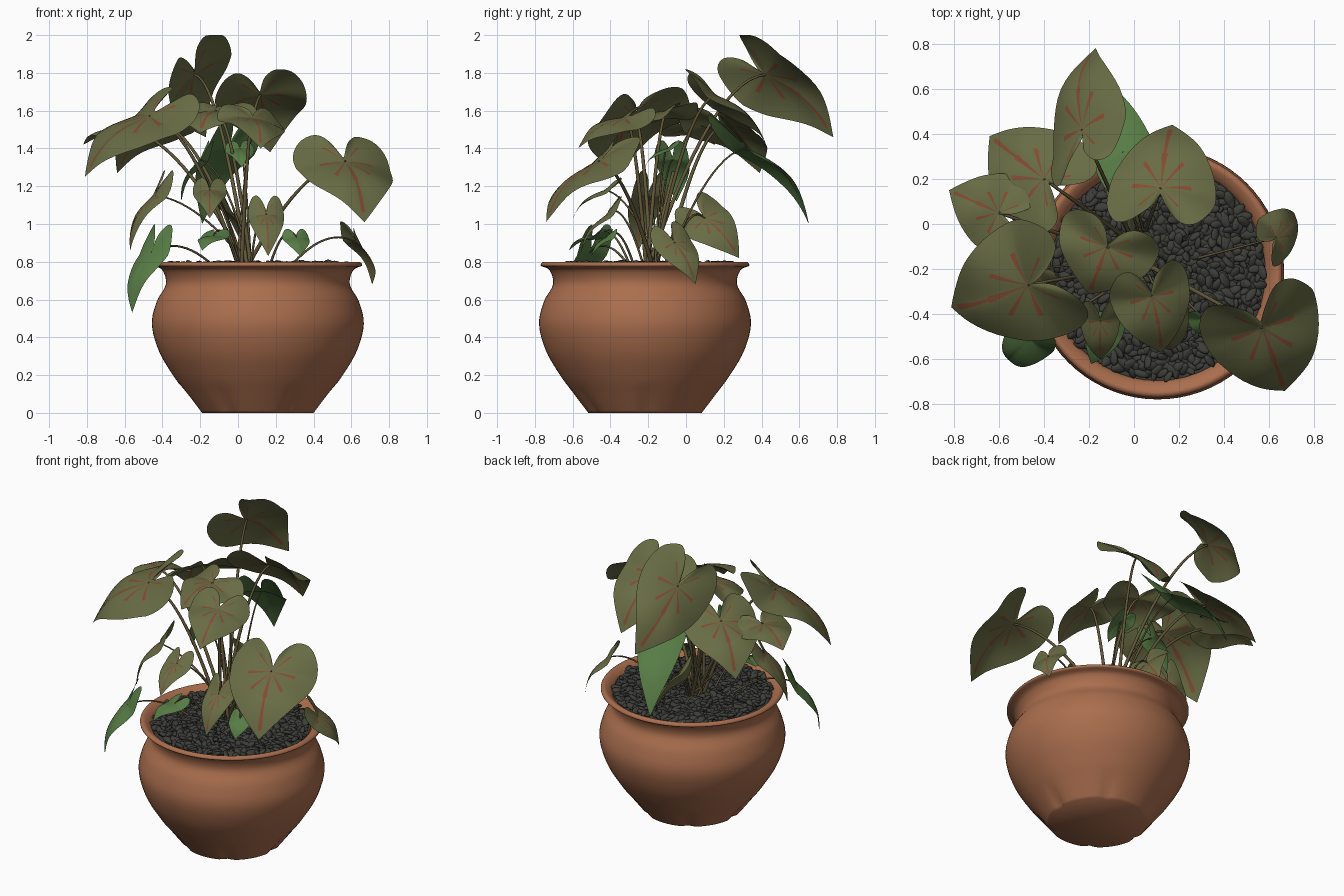
import bpy, bmesh, math, random
from mathutils import Vector, Matrix, Euler

if "Cube" in bpy.data.objects:
    bpy.data.objects.remove(bpy.data.objects["Cube"])

random.seed(4)
CX, CY = 0.105, -0.217


def material(name, r, g, b):
    m = bpy.data.materials.new(name)
    m.diffuse_color = (r, g, b, 1)
    m.use_nodes = True
    m.node_tree.nodes["Principled BSDF"].inputs["Base Color"].default_value = m.diffuse_color
    return m


TERRACOTTA = material("terracotta", 0.40, 0.155, 0.075)
GRAVEL = material("dark gravel", 0.046, 0.046, 0.041)
OLIVE = material("olive leaf", 0.14, 0.15, 0.058)
GREEN = material("bright green leaf", 0.095, 0.2, 0.06)
RED = material("red vein", 0.23, 0.07, 0.032)
STEM = material("brown stem", 0.12, 0.095, 0.04)


def add_object(name, verts, faces, mats, indices=None):
    me = bpy.data.meshes.new(name)
    me.from_pydata(verts, [], faces)
    for m in mats:
        me.materials.append(m)
    if indices:
        me.polygons.foreach_set("material_index", indices)
    me.polygons.foreach_set("use_smooth", [True] * len(faces))
    me.update()
    ob = bpy.data.objects.new(name, me)
    bpy.context.collection.objects.link(ob)
    return ob


def smooth_curve(pts, n):
    """Catmull-Rom curve through 2D points."""
    out = []
    for i in range(len(pts) - 1):
        p0, p1, p2 = (Vector(pts[j]) for j in (max(i - 1, 0), i, i + 1))
        p3 = Vector(pts[min(i + 2, len(pts) - 1)])
        for k in range(n):
            t = k / n
            out.append(p1 + ((p2 - p0) * t + (2 * p0 - 5 * p1 + 4 * p2 - p3) * t * t
                             + (3 * p1 - p0 - 3 * p2 + p3) * t ** 3) / 2)
    return out + [Vector(pts[-1])]


# Pot: lathed profile with shallow flutes near the foot
prof = smooth_curve([(.30, 0), (.376, .1), (.45, .2), (.525, .33), (.561, .47), (.535, .59), (.487, .68),
                     (.505, .755), (.552, .78), (.53, .80), (.482, .76), (.472, .68)], 5)
SEG = 72
verts, faces = [], []
for r, z in prof:
    for k in range(SEG):
        a = math.tau * k / SEG
        r2 = r * (1 - 0.06 * max(0, 1 - z / 0.16) * max(0, math.cos(6 * a)) ** 6)
        verts.append((CX + r2 * math.cos(a), CY + r2 * math.sin(a), max(z, 0)))
for i in range(len(prof) - 1):
    for k in range(SEG):
        k2 = (k + 1) % SEG
        faces.append((i * SEG + k, i * SEG + k2, (i + 1) * SEG + k2, (i + 1) * SEG + k))
faces.append(tuple(reversed(range(SEG))))
add_object("pot", verts, faces, [TERRACOTTA])

# Soil disc under the gravel
ring = [(CX + .478 * math.cos(math.tau * k / 48), CY + .478 * math.sin(math.tau * k / 48), .755) for k in range(48)]
add_object("soil", ring, [tuple(range(48))], [GRAVEL])

# Gravel: scattered flattened pebbles
bm = bmesh.new()
bmesh.ops.create_icosphere(bm, subdivisions=2, radius=1)
ball = [v.co.copy() for v in bm.verts]
ball_faces = [[v.index for v in f.verts] for f in bm.faces]
bm.free()
verts, faces = [], []
COUNT = 850
for n in range(COUNT):
    r, a = 0.462 * math.sqrt((n + 0.5) / COUNT), n * 2.4
    s = random.uniform(0.8, 1.35)
    rot = Euler((random.uniform(-.8, .8), random.uniform(-.6, .6), random.uniform(0, 6))).to_matrix()
    rot = rot @ Matrix.Diagonal((.032 * s, .018 * s, .011 * s))
    c = Vector((CX + r * math.cos(a), CY + r * math.sin(a), random.uniform(.765, .786)))
    o = len(verts)
    verts += [c + rot @ v for v in ball]
    faces += [[o + i for i in f] for f in ball_faces]
add_object("gravel", verts, faces, [GRAVEL])

# Heart-shaped leaf: half outline (length, half width), mirrored, filled by rings round the stalk
half = smooth_curve([(-.08, 0), (-.3, .16), (-.47, .45), (-.42, .78), (-.15, 1), (.2, .95),
                     (.5, .7), (.8, .3), (1, 0)], 4)
outline = [(p.x, p.y) for p in half] + [(p.x, -p.y) for p in half[-2:0:-1]]
RINGS, N, TIP = 9, len(outline), len(half) - 1
VEINS = {TIP - 1: .9, TIP: .9, TIP - 2: .45, TIP + 1: .45}
for k in (10, 18, 24):
    VEINS[k] = VEINS[N - 1 - k] = .6


def leaf(name, base, tip, width, roll, mat, veins):
    length = (tip - base).length
    along = (tip - base).normalized()
    up = Vector((0, 0, 1))
    up = Matrix.Rotation(roll, 3, along) @ (up - along * along.z).normalized()
    side = up.cross(along)
    phase = random.uniform(0, 6)
    lv, lf, li = [base.copy()], [], []
    for j in range(1, RINGS + 1):
        s = j / RINGS
        for k, (x, y) in enumerate(outline):
            x, y = x * s, y * s
            # arched midrib, drooping sides, wavy margin
            h = .13 * length * math.sin(math.pi * x) if x > 0 else -.08 * x * x * length
            h -= .12 * width * y * y
            h += .022 * width * s * s * math.sin(6 * math.tau * k / N + phase) * (1 - x * x)
            p = base + along * x * length + side * y * width / 2 + up * h
            p.z = min(p.z, 2)
            lv.append(p)
    for j in range(RINGS):
        for k in range(N):
            k2, a, b = (k + 1) % N, 1 + (j - 1) * N, 1 + j * N
            f = (0, 1 + k, 1 + k2) if j == 0 else (a + k, b + k, b + k2, a + k2)
            # wind every face towards the upper side
            n = (lv[f[1]] - lv[f[0]]).cross(lv[f[2]] - lv[f[0]])
            lf.append(f if n.dot(up) > 0 else f[::-1])
            li.append(int(veins and (j + .5) / RINGS < VEINS.get(k, 0)))
    add_object(name, lv, lf, [mat, RED], li)


# Veined leaves: stalk end, tip, width, roll
large = {
    "right_leaf": (.57, -.46, 1.33, .67, -.74, 1.01, .53, 0),
    "left_front_leaf": (-.47, -.27, 1.57, -.81, -.37, 1.25, .56, -.25),
    "back_top_leaf": (-.23, .42, 1.79, -.17, .78, 1.46, .46, -.9),
    "back_right_leaf": (.12, .16, 1.68, .17, .44, 1.38, .48, -.2),
    "centre_leaf": (-.12, -.1, 1.6, -.2, -.31, 1.48, .45, 0),
    "front_leaf": (.08, -.32, 1.56, .12, -.57, 1.4, .36, -.2),
    "left_back_leaf": (-.4, .2, 1.52, -.64, .39, 1.27, .46, 0),
    "left_leaf": (-.6, .05, 1.5, -.82, .15, 1.42, .36, 0),
    "right_low_leaf": (.63, -.06, .9, .71, .05, .68, .22, .5),
    "back_olive_leaf": (-.02, .1, 1.03, .03, .28, .82, .28, .9),
}
# Small leaves: stalk end, tip (width follows the length)
small_olive = {
    "left_droop_leaf": (-.44, -.2, 1.15, -.57, -.25, .86),
    "front_low_leaf": (.15, -.42, 1.05, .16, -.56, .83),
    "front_left_low_leaf": (-.15, -.43, 1.18, -.15, -.6, 1.03),
}
small_green = {
    "back_low_leaf": (-.05, .32, 1.4, -.19, .65, 1),
    "left_green_leaf": (-.46, -.51, .85, -.56, -.6, .53),
    "front_green_leaf_left": (-.13, -.48, .94, -.19, -.62, .86),
    "front_green_leaf_right": (.31, -.42, .93, .33, -.5, .83),
    "inner_green_leaf": (.01, -.1, 1.4, .02, -.22, 1.3),
    "inner_left_leaf": (-.2, -.07, 1.34, -.3, -.05, 1.12),
}

# Stems: tapered curved tubes from the central clump to each leaf
cu = bpy.data.curves.new("stems", "CURVE")
cu.dimensions = "3D"
cu.bevel_depth = 0.0105
cu.bevel_resolution = 2
cu.use_fill_caps = True
cu.materials.append(STEM)


def stem(end, thick):
    a = Vector((.04 + random.uniform(-.05, .05), -.16 + random.uniform(-.05, .05), .76))
    low = end.z < 1.1
    if low:  # low leaves root further out
        a.xy = a.xy.lerp(end.xy, .35)
    b = a.lerp(end, .55)
    b.z = end.z + .1 if low else end.z - .02
    sp = cu.splines.new("POLY")
    M = 14
    sp.points.add(M)
    for i, pt in enumerate(sp.points):
        t = i / M
        pt.co = (*(a * (1 - t) ** 2 + b * 2 * t * (1 - t) + end * t * t), 1)
        pt.radius = thick * (1.1 - .5 * t)


for group, mat in ((large, OLIVE), (small_olive, OLIVE), (small_green, GREEN)):
    for name, v in group.items():
        base, tip = Vector(v[:3]), Vector(v[3:6])
        width, roll = v[6:] if group is large else (.1 + .34 * (tip - base).length, 0)
        leaf(name, base, tip, width, roll, mat, mat is OLIVE)
        stem(base, 1 if width > .3 else .6)
stems = bpy.data.objects.new("stems", cu)
bpy.context.collection.objects.link(stems)
bpy.context.view_layer.objects.active = stems
stems.select_set(True)
bpy.ops.object.convert(target="MESH")
bpy.ops.object.shade_smooth()
